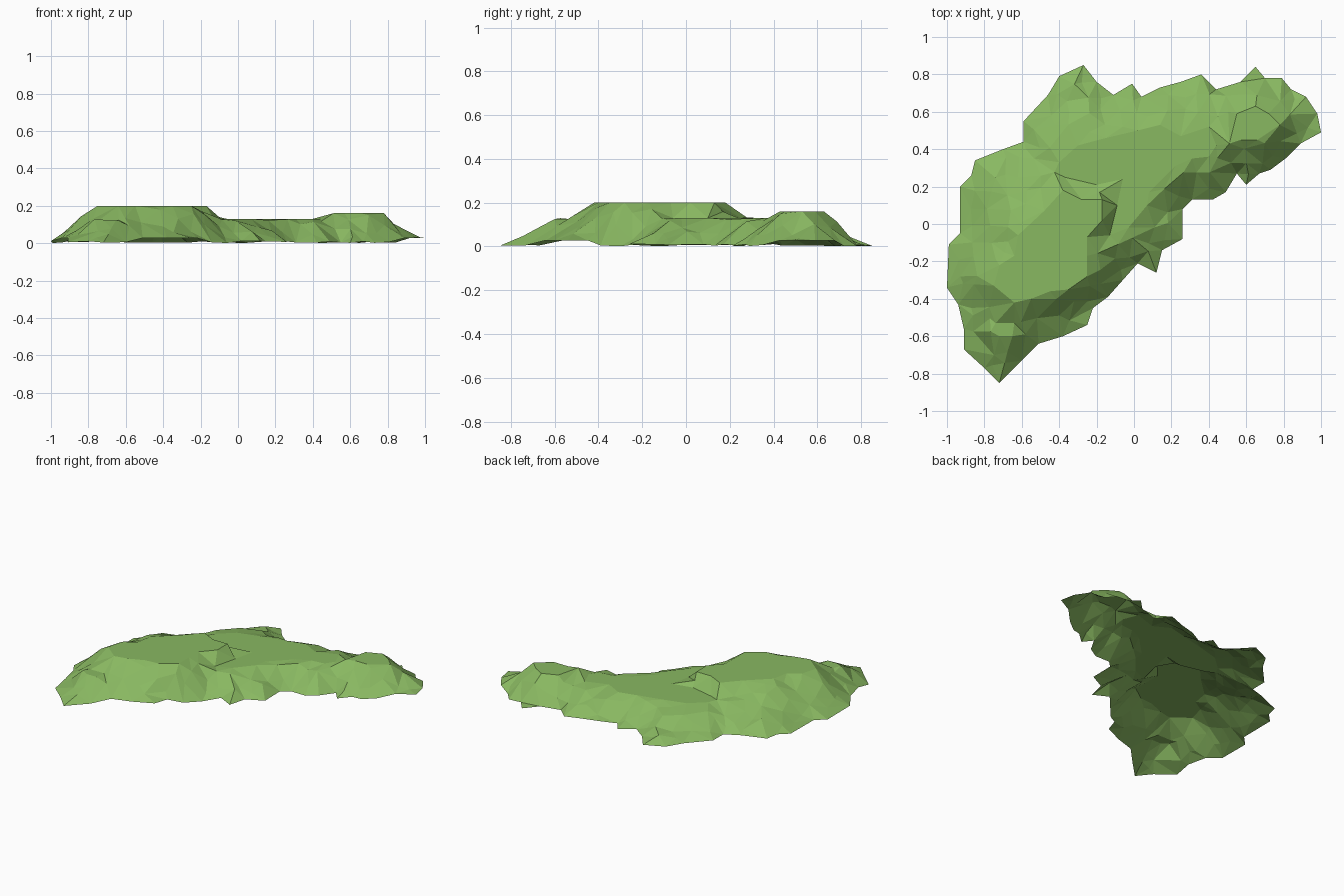
import bpy
import random
from mathutils import Vector
from mathutils.geometry import delaunay_2d_cdt, intersect_point_line

random.seed(4)

default_cube = bpy.data.objects.get("Cube")
if default_cube:
    bpy.data.objects.remove(default_cube, do_unlink=True)


def polygon(*pairs):
    return [Vector(pair) for pair in pairs]


# Ragged foot of the hill, seen from above
outline = polygon(
    (-.27, .85), (-.2, .76), (-.11, .69), (-.01, .75), (.04, .68), (.14, .73),
    (.25, .76), (.36, .8), (.44, .72), (.57, .76), (.65, .84), (.7, .78),
    (.79, .78), (.84, .72), (.92, .68), (.98, .59), (1, .49), (.89, .43),
    (.81, .35), (.73, .29), (.67, .27), (.6, .21), (.55, .27), (.49, .17),
    (.42, .13), (.31, .13), (.26, .08), (.26, -.08), (.15, -.14), (.12, -.26),
    (.02, -.21), (-.06, -.3), (-.14, -.39), (-.22, -.45), (-.25, -.54),
    (-.38, -.6), (-.51, -.64), (-.6, -.73), (-.72, -.85), (-.8, -.77),
    (-.91, -.67), (-.91, -.56), (-.94, -.43), (-1, -.34), (-.99, -.11),
    (-.93, -.05), (-.93, .2), (-.87, .26), (-.85, .34), (-.7, .4),
    (-.59, .44), (-.59, .55), (-.46, .69), (-.4, .79))

# Level tops: summit, saddle, side knoll and a small spur
summit = polygon(
    (-.75, -.33), (-.64, -.42), (-.55, -.4), (-.45, -.36), (-.35, -.35),
    (-.25, -.28), (-.25, -.17), (-.25, -.07), (-.17, .02), (-.17, .13),
    (-.28, .13), (-.38, .18), (-.48, .07), (-.62, -.06), (-.64, -.17),
    (-.72, -.22))
saddle = polygon(
    (-.13, -.06), (-.03, -.02), (.07, .1), (.08, .17), (.22, .31), (.31, .35),
    (.4, .36), (.44, .42), (.4, .52), (.25, .47), (.14, .53), (.02, .5),
    (-.15, .46), (-.3, .42), (-.4, .33), (-.37, .25), (-.2, .21), (-.06, .24),
    (-.09, .1))
knoll = polygon((.51, .43), (.57, .45), (.66, .45), (.78, .53), (.72, .59),
                (.65, .63), (.55, .59))
spur = polygon((-.72, -.6), (-.65, -.6), (-.64, -.53), (-.74, -.53))
plateaus = [(summit, .2), (saddle, .13), (knoll, .16), (spur, .125)]


def sides(loop):
    return zip(loop, loop[1:] + loop[:1])


def distance(point, loop):
    best = 9.0
    for a, b in sides(loop):
        near, t = intersect_point_line(point, a, b)
        near = a.lerp(b, min(max(t, 0), 1))
        best = min(best, (point - near).length)
    return best


def inside(point, loop):
    result = False
    for a, b in sides(loop):
        if (a.y > point.y) != (b.y > point.y):
            if point.x < a.x + (b.x - a.x) * (point.y - a.y) / (b.y - a.y):
                result = not result
    return result


def foot_height(point):
    # The foot lifts a little along the front and at the far left tip
    lifted = -.66 < point.y < -.4 or point.x > .85
    return .028 if lifted else random.uniform(0, .012)


def height(point):
    edge = distance(point, outline)
    if edge < .001:
        return foot_height(point)
    weights = [edge ** -1.5]
    levels = [.01]
    for loop, level in plateaus:
        gap = distance(point, loop)
        if gap < .001 or inside(point, loop):
            return level
        weights.append(gap ** -1.5)
        levels.append(level)
    blend = sum(w * z for w, z in zip(weights, levels)) / sum(weights)
    return blend + random.uniform(-.012, .012)


# Boundary loops, then scattered points that break up the slopes
loops = [outline] + [loop for loop, level in plateaus]
points, edges = [], []
for loop in loops:
    start, count = len(points), len(loop)
    points += loop
    edges += [(start + i, start + (i + 1) % count) for i in range(count)]

step = .085
cells = int(1 / step) + 1
for row in range(-cells, cells + 1):
    for column in range(-cells, cells + 1):
        jitter = Vector((random.uniform(-.3, .3), random.uniform(-.3, .3)))
        spot = (Vector((column, row)) + jitter) * step
        if not inside(spot, outline):
            continue
        if any(inside(spot, loop) for loop, level in plateaus):
            continue
        if min(distance(spot, loop) for loop in loops) > step * .4:
            points.append(spot)

# Open, flat-shaded shell of the hill
flat = delaunay_2d_cdt(points, edges, [], 1, .0001)
vertices = [(p.x, p.y, height(p)) for p in flat[0]]
mesh = bpy.data.meshes.new("grassy_hill")
mesh.from_pydata(vertices, [], flat[2])
mesh.update()
hill = bpy.data.objects.new("grassy_hill", mesh)
bpy.context.collection.objects.link(hill)

# Grass colour
grass = bpy.data.materials.new("grass_green")
grass.use_nodes = True
colour = (.25, .48, .12, 1)
grass.diffuse_color = colour
grass.node_tree.nodes["Principled BSDF"].inputs["Base Color"].default_value = colour
mesh.materials.append(grass)
